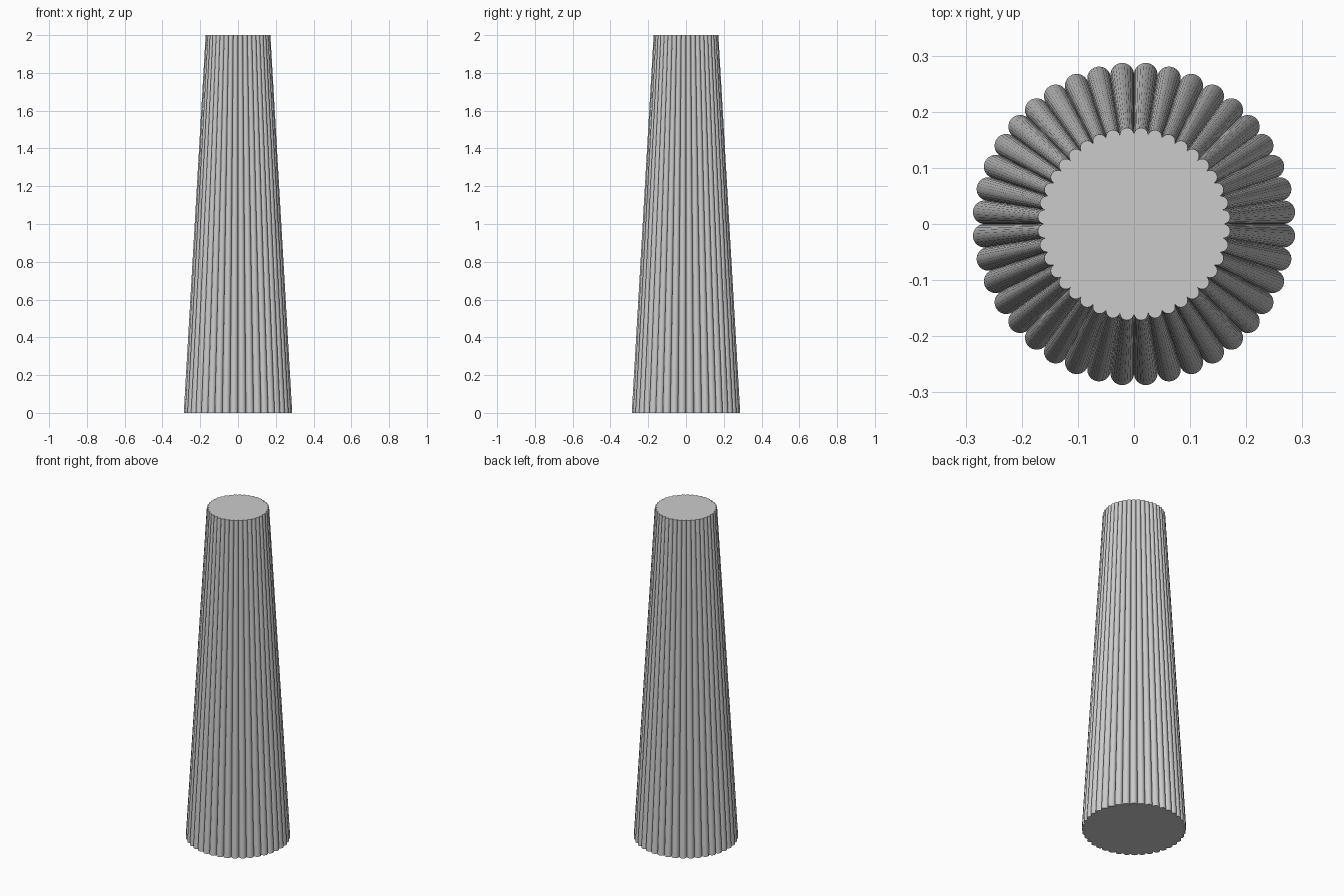
import bpy, bmesh
from math import sin, cos, pi, radians
from mathutils import Vector

cube = bpy.data.objects.get("Cube")
if cube:
    bpy.data.objects.remove(cube, do_unlink=True)

RIBS = 40           # rounded ribs around the shaft
STEPS = 12          # segments across each rib
HEIGHT = 2.0
BOTTOM_RADIUS = 0.288
TOP_RADIUS = 0.172

stone = bpy.data.materials.new("light grey stone")
stone.use_nodes = True
grey = (0.6, 0.6, 0.6, 1)
stone.diffuse_color = grey
stone.node_tree.nodes["Principled BSDF"].inputs["Base Color"].default_value = grey


def ribbed_ring(radius, z):
    """Ring of touching half-round ribs, with valleys on the axes."""
    half = pi / RIBS
    centre = radius / (1 + sin(half))
    rib = centre * sin(half)
    points = []
    for i in range(RIBS):
        a = (2 * i + 1) * half
        middle = Vector((cos(a), sin(a), 0)) * centre
        # sweep from one valley to the next
        for k in range(STEPS):
            t = a - pi / 2 - half + (pi + 2 * half) * k / STEPS
            t = max(t, a - pi / 2)
            points.append(middle + Vector((cos(t), sin(t), 0)) * rib + Vector((0, 0, z)))
    return points


# Tapered ribbed shaft with flat ends
bm = bmesh.new()
lower = [bm.verts.new(p) for p in ribbed_ring(BOTTOM_RADIUS, 0)]
upper = [bm.verts.new(p) for p in ribbed_ring(TOP_RADIUS, HEIGHT)]
count = len(lower)
for i in range(count):
    j = (i + 1) % count
    bm.faces.new((lower[i], lower[j], upper[j], upper[i]))
bm.faces.new(upper)
bm.faces.new(lower[::-1])

mesh = bpy.data.meshes.new("column_shaft")
bm.to_mesh(mesh)
bm.free()
mesh.materials.append(stone)
shaft = bpy.data.objects.new("column_shaft", mesh)
bpy.context.collection.objects.link(shaft)

# Round ribs, crisp valleys and rims
bpy.ops.object.select_all(action='DESELECT')
shaft.select_set(True)
bpy.context.view_layer.objects.active = shaft
bpy.ops.object.shade_smooth_by_angle(angle=radians(40))
